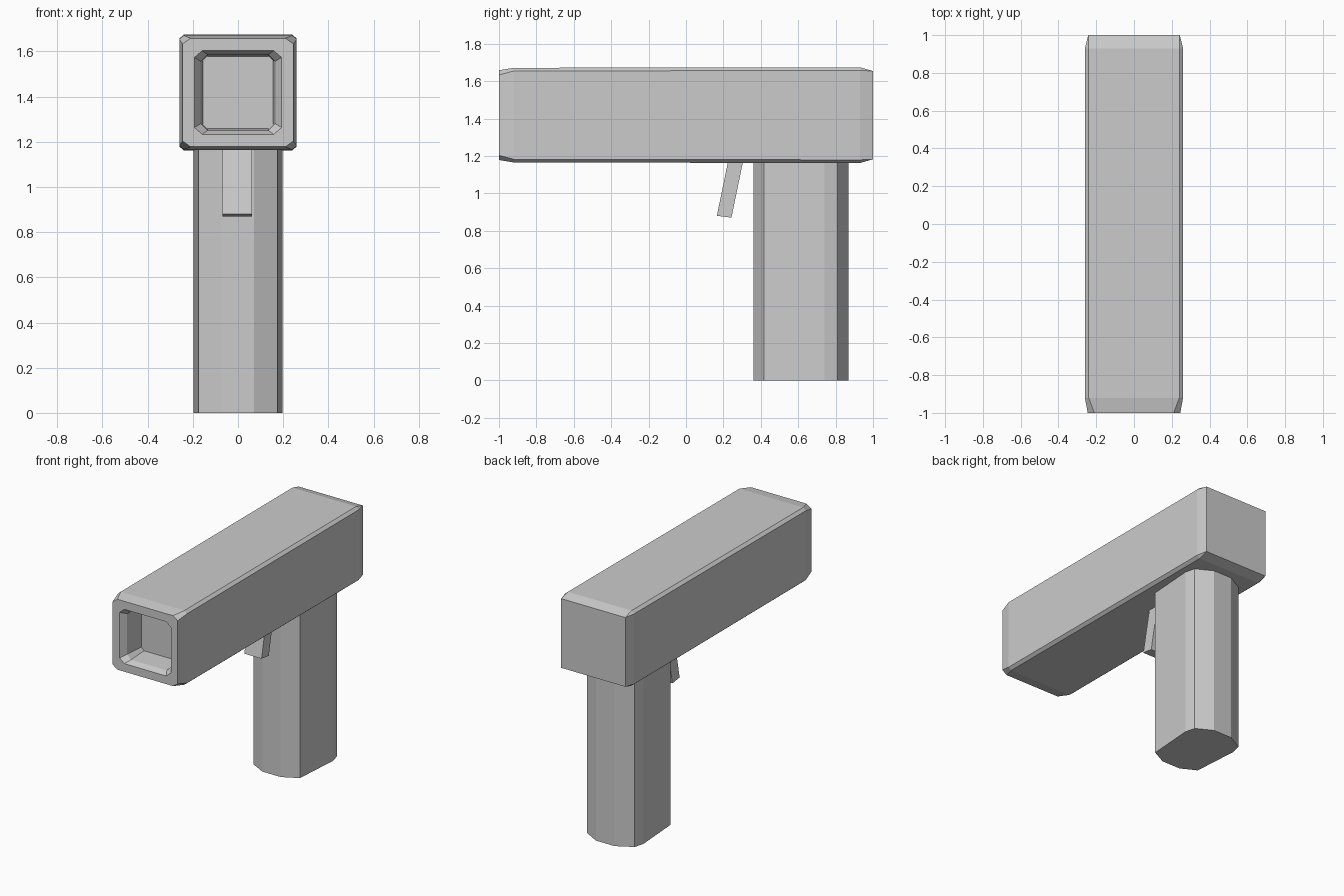
import bpy
import bmesh

if "Cube" in bpy.data.objects:
    bpy.data.objects.remove(bpy.data.objects["Cube"], do_unlink=True)

grey = bpy.data.materials.new("plain_grey")
grey.use_nodes = True
colour = (0.6, 0.6, 0.6, 1)
grey.diffuse_color = colour
grey.node_tree.nodes["Principled BSDF"].inputs["Base Color"].default_value = colour


def loft(name, rings):
    """Skin a chain of equal-length rings and cap both ends."""
    bm = bmesh.new()
    loops = [[bm.verts.new(p) for p in ring] for ring in rings]
    n = len(loops[0])
    for a, b in zip(loops, loops[1:]):
        for i in range(n):
            j = (i + 1) % n
            bm.faces.new((a[i], a[j], b[j], b[i]))
    bm.faces.new(loops[0])
    bm.faces.new(loops[-1])
    bmesh.ops.remove_doubles(bm, verts=bm.verts, dist=0.0005)
    bmesh.ops.recalc_face_normals(bm, faces=bm.faces)
    mesh = bpy.data.meshes.new(name)
    bm.to_mesh(mesh)
    bm.free()
    mesh.materials.append(grey)
    obj = bpy.data.objects.new(name, mesh)
    bpy.context.collection.objects.link(obj)
    return obj


def octagon(y, w, h, cx, cz, mid=1.418):
    """Chamfered rectangle across the barrel at depth y."""
    quarter = [(w, h - cz), (w - cx, h)]
    pts = quarter + [(-x, z) for x, z in quarter[::-1]]
    pts += [(-x, -z) for x, z in pts]
    return [(x, y, mid + z) for x, z in pts]


# Barrel: bore floor, bore mouth, front rim, long sides, square back end
loft("barrel", [
    octagon(-0.82, 0.155, 0.16, 0.02, 0.02),
    octagon(-0.96, 0.165, 0.168, 0.03, 0.03),
    octagon(-1.0, 0.193, 0.185, 0.035, 0.03),
    octagon(-1.0, 0.245, 0.24, 0.035, 0.025),
    octagon(-0.92, 0.26, 0.253, 0.02, 0.017),
    octagon(0.93, 0.26, 0.256, 0.02, 0.017),
    octagon(1.0, 0.242, 0.236, 0, 0),
])

# Grip: faceted column
side = [(0.07, 0.362), (0.175, 0.417), (0.198, 0.74), (0.18, 0.81), (0.07, 0.87)]
section = side + [(-x, y) for x, y in side[::-1]]
loft("grip", [[(x, y, z) for x, y in section] for z in (0, 1.2)])

# Trigger: slanted block
loft("trigger", [
    [(-0.068, y, z), (0.062, y, z), (0.062, y + 0.078, z - 0.01), (-0.068, y + 0.078, z - 0.01)]
    for y, z in ((0.165, 0.88), (0.231, 1.2))
])
